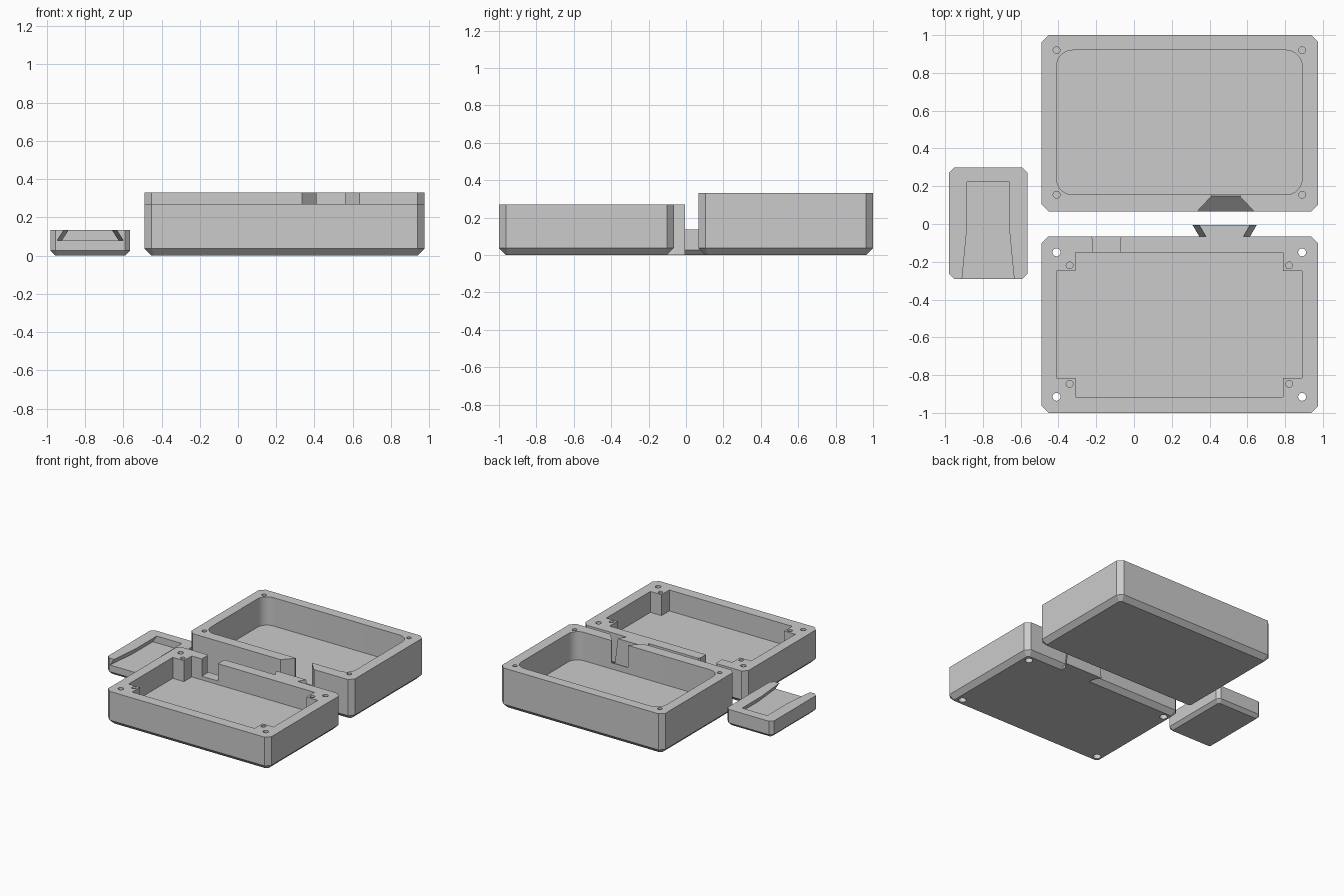
import bpy, bmesh, math

if "Cube" in bpy.data.objects:
    bpy.data.objects.remove(bpy.data.objects["Cube"])

grey = bpy.data.materials.new("light grey plastic")
grey.diffuse_color = (0.6, 0.6, 0.6, 1)
grey.use_nodes = True
grey.node_tree.nodes["Principled BSDF"].inputs["Base Color"].default_value = grey.diffuse_color


def loft(name, rings):
    """Closed solid through rings of equal point count."""
    bm = bmesh.new()
    loops = [[bm.verts.new(p) for p in r] for r in rings]
    n = len(rings[0])
    for a, b in zip(loops, loops[1:]):
        for i in range(n):
            j = (i + 1) % n
            bm.faces.new((a[i], a[j], b[j], b[i]))
    bm.faces.new(loops[0])
    bm.faces.new(loops[-1])
    bmesh.ops.recalc_face_normals(bm, faces=bm.faces)
    me = bpy.data.meshes.new(name)
    bm.to_mesh(me)
    bm.free()
    me.materials.append(grey)
    ob = bpy.data.objects.new(name, me)
    bpy.context.collection.objects.link(ob)
    return ob


def prism(outline, z0, z1):
    return loft("cutter", [[(x, y, z) for x, y in outline] for z in (z0, z1)])


def cylinder(x, y, r, z0, z1, n=24):
    return prism([(x + r * math.cos(2 * math.pi * i / n), y + r * math.sin(2 * math.pi * i / n))
                  for i in range(n)], z0, z1)


def octagon(x0, x1, y0, y1, c):
    return [(x0 + c, y0), (x1 - c, y0), (x1, y0 + c), (x1, y1 - c),
            (x1 - c, y1), (x0 + c, y1), (x0, y1 - c), (x0, y0 + c)]


def shell(name, x0, x1, y0, y1, h, c):
    """Block with chamfered upright corners and chamfered bottom edge."""
    full = octagon(x0, x1, y0, y1, c)
    low = octagon(x0 + c, x1 - c, y0 + c, y1 - c, c * 0.42)
    return loft(name, [[(x, y, z) for x, y in o] for o, z in ((low, 0), (full, c), (full, h))])


def boolean(ob, tools, op="DIFFERENCE"):
    """Combine with each tool, bake the result and drop the tools."""
    for t in tools:
        m = ob.modifiers.new("cut", "BOOLEAN")
        m.operation, m.solver, m.object = op, "EXACT", t
        t.hide_render = True
    dg = bpy.context.evaluated_depsgraph_get()
    dg.update()
    me = bpy.data.meshes.new_from_object(ob.evaluated_get(dg))
    ob.modifiers.clear()
    ob.data = me
    for t in tools:
        bpy.data.objects.remove(t)


def port(x0, x1, y_in, y_out, z, flare):
    """Cable opening in a wall, widening towards the outside."""
    def ring(y, f):
        return [(x0 - f, y, z - f), (x1 + f, y, z - f), (x1 + f, y, 0.6), (x0 - f, y, 0.6)]
    return loft("cutter", [ring(y_in + 0.03, 0), ring(y_in, 0), ring(y_out, flare),
                           ring(y_out - 0.02 if y_out < y_in else y_out + 0.02, flare)])


XL, XR = -0.41, 0.89          # inner walls shared by both halves
FLOOR = 0.10

# Deep half: rounded cavity, screw holes, flared cable opening
deep = shell("deep_case", -0.49, 0.975, 0.067, 1.0, 0.33, 0.037)
r = 0.085
rounded = []
for k, (cx, cy) in enumerate(((XR - r, 0.92 - r), (XL + r, 0.92 - r),
                              (XL + r, 0.155 + r), (XR - r, 0.155 + r))):
    for i in range(9):
        a = math.pi / 2 * (k + i / 8)
        rounded.append((cx + r * math.cos(a), cy + r * math.sin(a)))
boolean(deep, [prism(rounded, FLOOR, 0.5), port(0.41, 0.56, 0.147, 0.067, 0.15, 0.075)]
        + [cylinder(x, y, 0.018, 0.15, 0.5) for x in (XL, XR) for y in (0.155, 0.92)])

# Shallow half: cavity with four corner posts
Y0, Y1, P = -0.915, -0.15, 0.1
shallow = shell("shallow_case", -0.49, 0.975, -1.0, -0.065, 0.27, 0.037)
cross = [(XL + P, Y0), (XR - P, Y0), (XR - P, Y0 + P), (XR, Y0 + P),
         (XR, Y1 - P), (XR - P, Y1 - P), (XR - P, Y1), (XL + P, Y1),
         (XL + P, Y1 - P), (XL, Y1 - P), (XL, Y0 + P), (XL + P, Y0 + P)]
tools = [prism(cross, FLOOR, 0.5)]
# wall gap, with a slight flare on the outside
gap = [(-0.22, -0.17), (-0.075, -0.17), (-0.075, -0.077), (-0.06, -0.06),
       (-0.06, -0.04), (-0.235, -0.04), (-0.235, -0.06), (-0.22, -0.077)]
tools.append(prism(gap, 0.13, 0.5))
for x, sx in ((XL, 1), (XR, -1)):
    for y, sy in ((Y0, 1), (Y1, -1)):
        tools.append(cylinder(x, y, 0.021, -0.1, 0.5))
        tools.append(cylinder(x, y, 0.029, -0.1, 0.05))
        tools.append(cylinder(x + 0.069 * sx, y + 0.069 * sy, 0.018, 0.13, 0.5))
boolean(shallow, tools)


# Tapered dovetail rail on the back of the shallow half
def rail_ring(w, z):
    n = w - 0.035
    return [(0.48 + x, y, z) for x, y in ((-n, -0.11), (n, -0.11), (n, -0.065),
                                          (w, -0.005), (-w, -0.005), (-n, -0.065))]


rail = loft("dovetail_rail", [rail_ring(0.17, 0), rail_ring(0.135, 0.27)])
boolean(shallow, [rail], "UNION")

# Clip with an undercut slot that flares towards its open end
clip = shell("belt_clip", -0.98, -0.565, -0.29, 0.298, 0.135, 0.026)


def slot_ring(y, w):
    cx, u = -0.7725, 0.035
    k = u / 0.055
    top = 0.165
    wt = w - k * (top - 0.135)
    return [(cx - w - u, y, 0.08), (cx + w + u, y, 0.08), (cx + wt, y, top), (cx - wt, y, top)]


boolean(clip, [loft("cutter", [slot_ring(-0.32, 0.1405), slot_ring(-0.29, 0.1375),
                               slot_ring(-0.03, 0.1125), slot_ring(0.223, 0.1125)])])

# Smooth only the rounded walls and holes
for ob in (deep, shallow, clip):
    bpy.ops.object.select_all(action="DESELECT")
    ob.select_set(True)
    bpy.context.view_layer.objects.active = ob
    bpy.ops.object.shade_smooth_by_angle(angle=math.radians(30))
